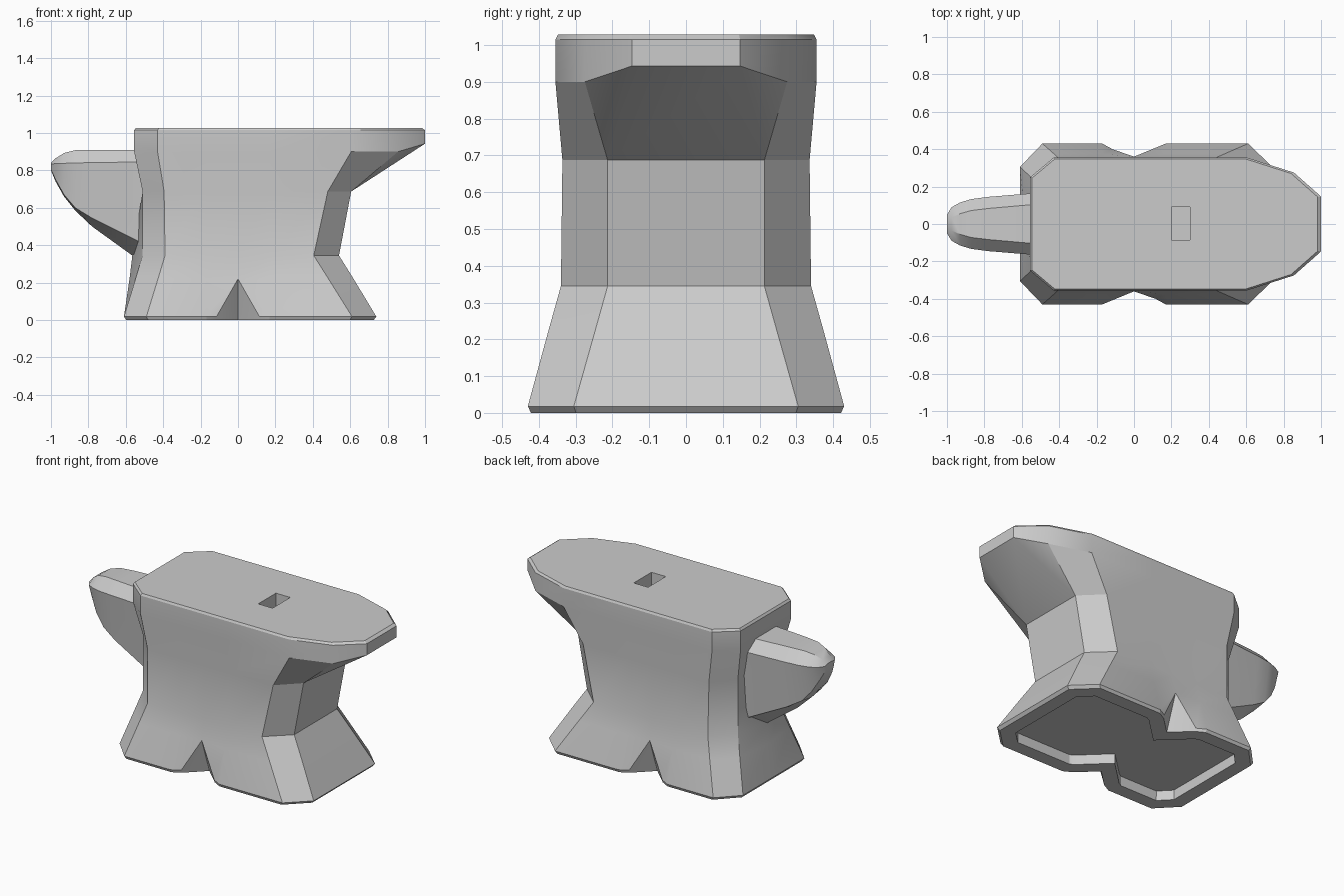
import bpy, bmesh
from mathutils import Vector

if "Cube" in bpy.data.objects:
    bpy.data.objects.remove(bpy.data.objects["Cube"])


def ring(z, tip, end, corner, notch, left_corner, left_end, left_mid, a=0.17, s=1.0):
    """Symmetric outline of the body; tip may carry its own height."""
    side = corner[1]
    b, c = notch
    tz = tip[2] if len(tip) > 2 else z
    half = [(tip[0], tip[1], tz), (*end, z), (*corner, z), (a, side, z), (*b, z), (0, c, z),
            (-b[0], b[1], z), (-a, side, z), (left_corner, side, z), (*left_end, z), (left_mid, 0, z)]
    half = [Vector((x * s, y * s, h)) for x, y, h in half]
    return half + [Vector((p.x, -p.y, p.z)) for p in reversed(half)]


def loft(name, rings, cap_start=True, recess=False):
    bm = bmesh.new()
    loops = [[bm.verts.new(p) for p in r] for r in rings]
    n = len(loops[0])
    for lo, hi in zip(loops, loops[1:]):
        for i in range(n):
            j = (i + 1) % n
            bm.faces.new((lo[i], lo[j], hi[j], hi[i]))
    if cap_start:
        bm.faces.new(loops[0][::-1])
    bm.faces.new(loops[-1])
    bmesh.ops.remove_doubles(bm, verts=bm.verts[:], dist=0.0005)
    bmesh.ops.recalc_face_normals(bm, faces=bm.faces[:])
    if recess:
        # hollow underside
        floor = min(bm.faces, key=lambda f: f.calc_center_median().z)
        bmesh.ops.inset_region(bm, faces=[floor], thickness=0.085, use_even_offset=True)
        bmesh.ops.inset_region(bm, faces=[floor], thickness=0.001, use_even_offset=True)
        for v in floor.verts:
            v.co.z += 0.06
    me = bpy.data.meshes.new(name)
    bm.to_mesh(me)
    bm.free()
    ob = bpy.data.objects.new(name, me)
    bpy.context.collection.objects.link(ob)
    return ob


def smooth(ob, angle):
    bpy.ops.object.select_all(action='DESELECT')
    ob.select_set(True)
    bpy.context.view_layer.objects.active = ob
    bpy.ops.object.shade_smooth_by_angle(angle=angle)


# Body: flared notched foot, narrow waist, overhanging face
foot = ((0.74, 0.305), (0.74, 0.305), (0.61, 0.43), ((0.115, 0.40), 0.29), -0.49, (-0.61, 0.305), -0.61)
face = ((1.0, 0.147), (0.855, 0.275), (0.605, 0.355), ((0, 0.355), 0.355), -0.43, (-0.555, 0.25), -0.555)
under = ((1.0, 0.147, 0.943),) + face[1:]
body = loft("anvil_body", [
    ring(0.0, *foot, s=0.98),
    ring(0.018, *foot),
    ring(0.22, (0.618, 0.248), (0.618, 0.248), (0.484, 0.375), ((0, 0.36), 0.36),
         -0.428, (-0.548, 0.248), -0.58),
    ring(0.345, (0.54, 0.213), (0.54, 0.213), (0.405, 0.34), ((0, 0.34), 0.34),
         -0.39, (-0.51, 0.213), -0.565),
    ring(0.687, (0.605, 0.213), (0.605, 0.213), (0.48, 0.336), ((0, 0.336), 0.336),
         -0.395, (-0.51, 0.213), -0.51),
    ring(0.90, *under),
    ring(1.015, *face),
    ring(1.028, *face, s=0.982),
], recess=True)

# Square tool hole in the face
bpy.ops.mesh.primitive_cube_add(size=1, location=(0.25, 0.003, 1.0))
cutter = bpy.context.object
cutter.name = "hole_cutter"
cutter.scale = (0.10, 0.176, 0.2)
cutter.hide_render = True
mod = body.modifiers.new("tool_hole", 'BOOLEAN')
mod.operation = 'DIFFERENCE'
mod.solver = 'EXACT'
mod.object = cutter
bpy.context.view_layer.objects.active = body
bpy.ops.object.modifier_apply(modifier=mod.name)
bpy.data.objects.remove(cutter)
smooth(body, 0.44)


# Horn: keeled cross-sections tapering to a rounded nose
def horn_ring(x, top, shoulder, low, keel):
    half = [(*top,), (*shoulder,), (*low,), (0, keel)]
    return [Vector((x, y, z)) for y, z in half] + [Vector((x, -y, z)) for y, z in reversed(half[:3])]


horn = loft("horn", [
    horn_ring(-0.45, (0.112, 0.91), (0.172, 0.846), (0.13, 0.38), 0.262),
    horn_ring(-0.78, (0.083, 0.91), (0.145, 0.842), (0.108, 0.545), 0.50),
    horn_ring(-0.87, (0.072, 0.908), (0.133, 0.84), (0.095, 0.60), 0.585),
    horn_ring(-0.93, (0.055, 0.893), (0.115, 0.838), (0.08, 0.67), 0.66),
    horn_ring(-0.975, (0.035, 0.865), (0.09, 0.836), (0.06, 0.75), 0.74),
    horn_ring(-1.0, (0.02, 0.842), (0.05, 0.835), (0.04, 0.805), 0.80),
])
smooth(horn, 0.44)
